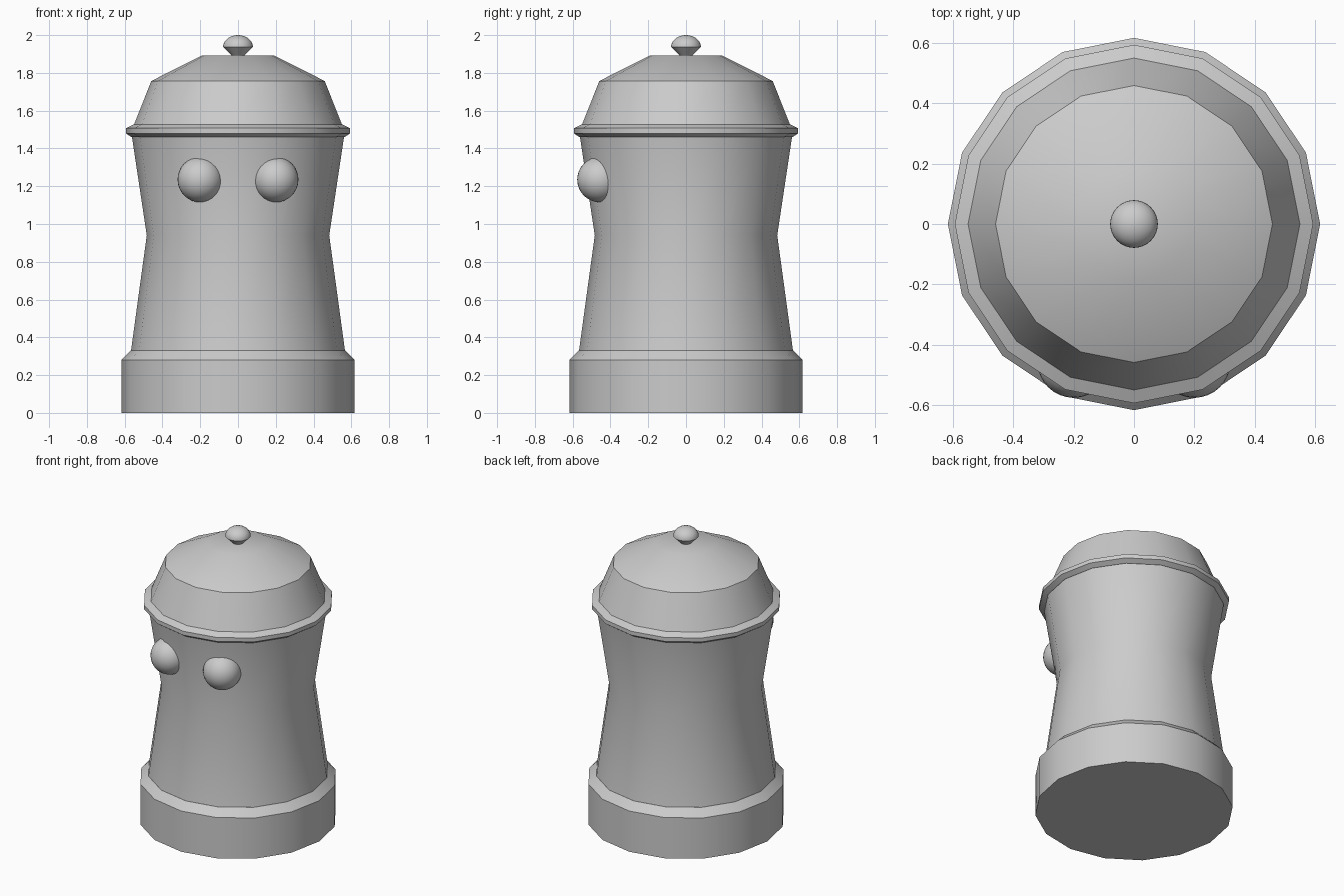
import bpy, bmesh, math

cube = bpy.data.objects.get("Cube")
if cube:
    bpy.data.objects.remove(cube, do_unlink=True)

# One plain grey for everything
GREY = (0.6, 0.6, 0.6, 1.0)
mat = bpy.data.materials.new("plain grey")
mat.use_nodes = True
mat.diffuse_color = GREY
mat.node_tree.nodes["Principled BSDF"].inputs["Base Color"].default_value = GREY


def finish(name, bm, angle=30):
    """Turn a bmesh into a smooth shaded, coloured object."""
    bmesh.ops.recalc_face_normals(bm, faces=bm.faces)
    mesh = bpy.data.meshes.new(name)
    bm.to_mesh(mesh)
    bm.free()
    mesh.materials.append(mat)
    obj = bpy.data.objects.new(name, mesh)
    bpy.context.collection.objects.link(obj)
    bpy.ops.object.select_all(action='DESELECT')
    obj.select_set(True)
    bpy.context.view_layer.objects.active = obj
    bpy.ops.object.shade_smooth_by_angle(angle=math.radians(angle))
    return obj


def lathe(name, profile, sides=16):
    """Closed solid of revolution from (radius, height) points, bottom to top."""
    bm = bmesh.new()
    rings = []
    for r, z in profile:
        rings.append([bm.verts.new((r * math.cos(math.tau * i / sides),
                                    r * math.sin(math.tau * i / sides), z))
                      for i in range(sides)])
    for low, high in zip(rings, rings[1:]):
        for i in range(sides):
            j = (i + 1) % sides
            bm.faces.new((low[i], low[j], high[j], high[i]))
    bm.faces.new(rings[0][::-1])
    bm.faces.new(rings[-1])
    return finish(name, bm)


# Plinth with a bevelled upper edge
lathe("base", [(0.617, 0), (0.617, 0.28), (0.567, 0.33)])

# Waisted body
lathe("body", [(0.567, 0.325), (0.483, 0.94), (0.562, 1.465)])

# Lid: rim, steep shoulder and shallow cone
lathe("lid", [(0.565, 1.46), (0.594, 1.48), (0.594, 1.507), (0.55, 1.528),
              (0.459, 1.757), (0.19, 1.893)])

# Knob: flared stem under a small dome
dome = [(0.079 * math.cos(a), 1.937 + 0.063 * math.sin(a))
        for a in (math.pi / 2 * k / 8.2 for k in range(9))]
dome[-1] = (0.004, 2.0)
lathe("knob", [(0.034, 1.885), (0.036, 1.895)] + dome, sides=32)

# Ball eyes sunk into the front of the body
for side, x in (("left", 0.2), ("right", -0.2)):
    bm = bmesh.new()
    bmesh.ops.create_uvsphere(bm, u_segments=32, v_segments=16, radius=0.12)
    eye = finish(side + "_eye", bm, 40)
    eye.location = (x, -0.456, 1.235)
